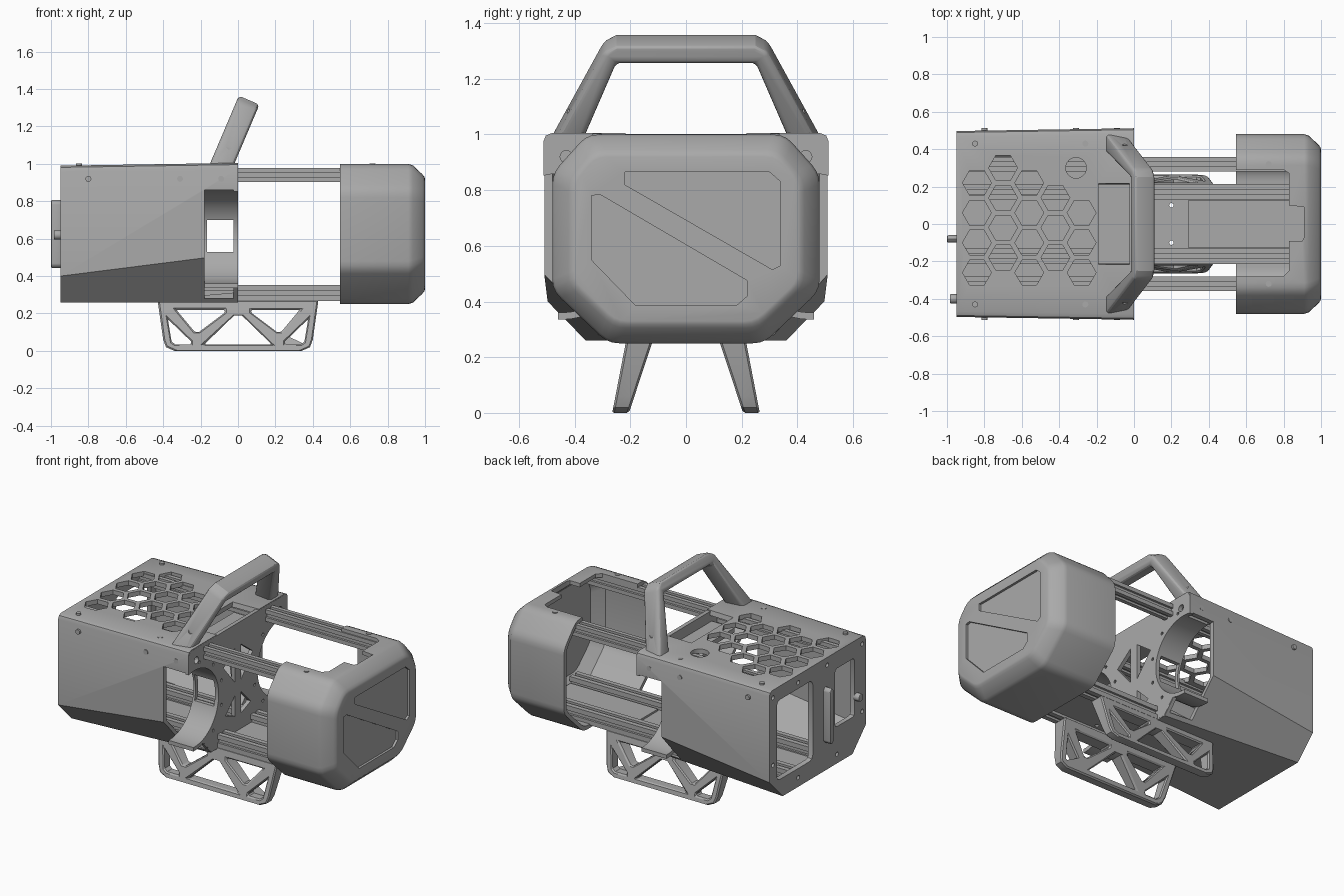
import bpy, bmesh, math
from mathutils import Matrix, Vector

cube = bpy.data.objects.get("Cube")
if cube:
    bpy.data.objects.remove(cube, do_unlink=True)

grey = bpy.data.materials.new("machine grey")
grey.use_nodes = True
grey.diffuse_color = (0.4, 0.4, 0.4, 1)
grey.node_tree.nodes["Principled BSDF"].inputs["Base Color"].default_value = (0.4, 0.4, 0.4, 1)


def loft(name, sections):
    """Skin matching closed sections and cap both ends."""
    bm = bmesh.new()
    rings = [[bm.verts.new(p) for p in s] for s in sections]
    n = len(rings[0])
    for a, b in zip(rings, rings[1:]):
        for i in range(n):
            bm.faces.new((a[i], a[(i + 1) % n], b[(i + 1) % n], b[i]))
    bm.faces.new(rings[0])
    bm.faces.new(rings[-1])
    bmesh.ops.recalc_face_normals(bm, faces=bm.faces)
    mesh = bpy.data.meshes.new(name)
    bm.to_mesh(mesh)
    bm.free()
    obj = bpy.data.objects.new(name, mesh)
    bpy.context.collection.objects.link(obj)
    mesh.materials.append(grey)
    return obj


def prism(name, pts, axis, a, b):
    """Extrude a 2D outline along an axis from a to b."""
    place = {"x": lambda p, t: (t, p[0], p[1]),
             "y": lambda p, t: (p[0], t, p[1]),
             "z": lambda p, t: (p[0], p[1], t)}[axis]
    return loft(name, [[place(p, t) for p in pts] for t in (a, b)])


def box(name, x, y, z):
    return prism(name, [(y[0], z[0]), (y[1], z[0]), (y[1], z[1]), (y[0], z[1])], "x", *x)


def ngon(u, v, r, n=24):
    return [(u + r * math.cos(math.tau * i / n), v + r * math.sin(math.tau * i / n)) for i in range(n)]


def mirrored(half):
    """Complete an outline that runs from top to bottom on the positive side."""
    return half + [(-u, v) for u, v in reversed(half)]


def bake(obj):
    dg = bpy.context.evaluated_depsgraph_get()
    old, obj.data = obj.data, bpy.data.meshes.new_from_object(obj.evaluated_get(dg))
    obj.modifiers.clear()
    bpy.data.meshes.remove(old)


def cut(obj, cutters, op="DIFFERENCE"):
    for c in cutters:
        m = obj.modifiers.new("cut", "BOOLEAN")
        m.operation, m.solver, m.object = op, "EXACT", c
    bake(obj)
    for c in cutters:
        bpy.data.objects.remove(c, do_unlink=True)
    return obj


def bevel(obj, width, segments=2, angle=30):
    m = obj.modifiers.new("bevel", "BEVEL")
    m.width, m.segments, m.angle_limit = width, segments, math.radians(angle)
    m.limit_method = "ANGLE"
    bake(obj)
    return obj


# Rear housing: tapered hollow shell with growing lower chamfers
def body(x, inset=0.0):
    t = (x + 0.95) / 0.95
    w, top, bot = 0.497 + 0.015 * t - inset, 0.99 + 0.015 * t - inset, 0.26 + inset
    side, foot = 0.40 + 0.12 * t, 0.36 - 0.08 * t - inset * 0.4
    return mirrored([(w - 0.03, top), (w - 0.008, top - 0.009), (w, top - 0.03), (w, side), (foot, bot)])


def body_loft(name, x0, x1, inset=0.0):
    return loft(name, [[(x, *p) for p in body(x, inset)] for x in (x0, x1)])


housing = body_loft("housing", -0.95, 0)
holes = [body_loft("c", -0.92, 0.02, 0.03)]
for s in (1, -1):
    holes.append(box("c", (-0.18, -0.02), sorted((s * 0.29, s * 0.6)), (0.28, 0.86)))
    holes.append(prism("c", ngon(s * 0.45, 0.61, 0.25, 48), "x", -0.1, 0.1))
    holes.append(prism("c", ngon(s * 0.43, 0.92, 0.022), "x", -0.05, 0.05))
# Honeycomb vents and the round port
for x, top, count in ((-0.84, 0.22, 4), (-0.70, 0.30, 4), (-0.56, 0.22, 4), (-0.42, 0.14, 3), (-0.28, 0.06, 3)):
    for i in range(count):
        holes.append(prism("c", ngon(x, top - 0.16 * i, 0.077, 6), "z", 0.9, 1.1))
holes.append(prism("c", ngon(-0.31, 0.30, 0.055), "z", 0.9, 1.1))
# Dip between the handle feet and the two end windows
holes.append(prism("c", [(-0.24, 1.1), (-0.2, 0.93), (0.2, 0.93), (0.24, 1.1)], "x", -0.19, 0.1))
holes.append(bevel(box("c", (-1, -0.9), (0.05, 0.42), (0.38, 0.90)), 0.03))
holes.append(bevel(box("c", (-1, -0.9), (-0.38, -0.18), (0.50, 0.88)), 0.02))
for y, z in ((0.46, 0.94), (0.46, 0.5), (0.2, 0.94), (-0.1, 0.94), (-0.46, 0.94), (-0.46, 0.5), (0.2, 0.32), (-0.2, 0.32)):
    holes.append(prism("c", ngon(y, z, 0.014, 12), "x", -1, -0.9))
cut(housing, holes)

box("top_dip_floor", (-0.19, 0), (-0.23, 0.23), (0.90, 0.93))

# Bulkhead with round side bays and lightening holes
bulkhead = body_loft("bulkhead", -0.025, 0.001, 0.005)
holes = []
for s in (1, -1):
    holes.append(prism("c", ngon(s * 0.45, 0.61, 0.25, 48), "x", -0.1, 0.1))
    holes.append(prism("c", ngon(s * 0.43, 0.92, 0.022), "x", -0.1, 0.1))
    holes.append(prism("c", [(s * 0.03, 0.62), (s * 0.15, 0.76), (s * 0.03, 0.85)], "x", -0.1, 0.1))
    holes.append(prism("c", [(s * 0.03, 0.54), (s * 0.13, 0.44), (s * 0.03, 0.40)], "x", -0.1, 0.1))
    for a in range(100, 261, 32):
        u, v = math.cos(math.radians(a)), math.sin(math.radians(a))
        holes.append(prism("c", ngon(s * (0.45 + 0.29 * u), 0.61 + 0.29 * v, 0.01, 10), "x", -0.1, 0.1))
cut(bulkhead, holes)

# Curved bay walls behind the bulkhead
for s, side in ((1, "left"), (-1, "right")):
    bay = prism(side + "_bay_wall", ngon(s * 0.45, 0.61, 0.275, 48), "x", -0.18, 0)
    cut(bay, [prism("c", ngon(s * 0.45, 0.61, 0.25, 48), "x", -0.3, 0.1),
              box("c", (-0.3, 0.1), sorted((s * 0.46, s * 0.9)), (0.2, 1.0)),
              box("c", (-0.165, -0.025), sorted((s * 0.1, s * 0.9)), (0.53, 0.70))])

# End grip and catch on the rear plate
grip = prism("rear_grip", [(-0.06, 0.46), (-0.06, 0.79), (-0.08, 0.81), (-0.1, 0.79), (-0.1, 0.46), (-0.08, 0.44)], "x", -1, -0.94)
bevel(grip, 0.008)
bevel(prism("rear_catch", ngon(-0.4, 0.62, 0.025, 16), "x", -0.985, -0.94), 0.006)


# Front cap: rounded octagonal shell
def cap_ring(x, d):
    half = [(0.355 - d * 0.4, 1 - d), (0.48 - d, 0.86 - d * 0.4), (0.48 - d, 0.44 + d * 0.4), (0.28 - d * 0.4, 0.25 + d)]
    obj = []
    pts = mirrored(half)
    for i, p in enumerate(pts):
        p, a, b = Vector(p), Vector(pts[i - 1]), Vector(pts[(i + 1) % len(pts)])
        e, f = p + (a - p).normalized() * 0.04, p + (b - p).normalized() * 0.04
        obj += [(x, *(e * (1 - t) ** 2 + p * 2 * t * (1 - t) + f * t * t)) for t in (0, 0.33, 0.67, 1)]
    return obj


cap = loft("front_cap", [cap_ring(*r) for r in ((0.545, 0), (0.91, 0), (0.935, 0.008), (0.985, 0.055), (0.996, 0.068), (1, 0.08))])
upper = [(-0.22, 0.865), (0.30, 0.865), (0.34, 0.83), (0.34, 0.53), (0.31, 0.515), (-0.22, 0.82)]
lower = [(-0.34, 0.78), (-0.31, 0.785), (0.22, 0.475), (0.22, 0.42), (0.18, 0.385), (-0.18, 0.385), (-0.34, 0.55)]
cut(cap, [loft("c", [cap_ring(*r) for r in ((0.5, 0.025), (0.90, 0.025), (0.965, 0.085))]),
          prism("c", upper, "x", 0.985, 1.1), prism("c", lower, "x", 0.985, 1.1),
          prism("c", [(0.5, -0.28), (0.8, -0.28), (0.83, -0.25), (0.83, -0.09), (0.9, -0.09), (0.91, -0.07),
                      (0.91, 0.09), (0.83, 0.1), (0.83, 0.27), (0.8, 0.29), (0.5, 0.29)], "z", 0.8, 1.1)])


# Slotted rails, four long
def rail(name, y, z, h=0.04):
    corner = [(h, h), (h, 0.012), (h - 0.014, 0.012)]
    quarter = [(0.012, h - 0.014), (0.012, h)] + corner
    pts = []
    for k in range(4):
        c, s = ((1, 0), (0, -1), (-1, 0), (0, 1))[k]
        pts += [(y + u * c - v * s, z + u * s + v * c) for u, v in quarter]
    prism(name, pts, "x", -0.92, 0.93)


for s, side in ((1, "left"), (-1, "right")):
    rail("upper_rail_" + side, s * 0.32, 0.94, 0.038)
    rail("lower_rail_" + side, s * 0.17, 0.31, 0.043)

# Floor plate and raised tray between the lower rails
cut(box("floor_plate", (0, 0.94), (-0.13, 0.13), (0.285, 0.30)),
    [prism("c", ngon(0.2, y, 0.012, 12), "z", 0.2, 0.4) for y in (0.1, -0.1)])
box("floor_tray", (0.29, 0.92), (-0.125, 0.125), (0.295, 0.312))

# Tilted carrying handle
handle_half = [(0.25, 0.37), (0.295, 0.345), (0.49, -0.04), (0.385, -0.04), (0.25, 0.298)]
outline = handle_half + [(-u, v) for u, v in reversed(handle_half)]
handle = bevel(prism("carry_handle", outline, "x", -0.06, 0.06), 0.02, 3)
cut(handle, [prism("c", ngon(0, 0.1, 0.016, 12), "y", s * 0.42, s * 0.6) for s in (1, -1)])
handle.data.transform(Matrix.Translation((-0.085, 0, 1)) @ Matrix.Rotation(math.radians(23), 4, "Y"))

# Splayed truss legs
leg_shape = [(-0.43, 0.27), (-0.4, 0.06), (-0.385, 0.02), (-0.34, 0), (0.34, 0), (0.385, 0.02), (0.4, 0.06), (0.43, 0.27)]
for s, side in ((1, "left"), (-1, "right")):
    leg = prism("leg_" + side, leg_shape, "y", -1, 1)
    holes = [prism("c", [(-0.18, 0.035), (0.18, 0.035), (0.02, 0.19), (-0.02, 0.19)], "y", -2, 2)]
    for m in (1, -1):
        holes.append(prism("c", [(m * 0.33, 0.22), (m * 0.07, 0.22), (m * 0.07, 0.205), (m * 0.21, 0.1), (m * 0.23, 0.1)], "y", -2, 2))
        holes.append(prism("c", [(m * 0.375, 0.17), (m * 0.355, 0.05), (m * 0.335, 0.035), (m * 0.25, 0.035), (m * 0.25, 0.05)], "y", -2, 2))
    cut(leg, holes)
    for v in leg.data.vertices:
        t = v.co.z / 0.26
        mid, half = 0.235 - 0.068 * t, 0.03 + 0.018 * t
        v.co.y = s * (mid + half * v.co.y)
    bevel(leg, 0.008, 1, 50)

# Screw heads
for s in (1, -1):
    for x in (-0.8, -0.31, -0.09):
        prism("side_screw", ngon(x, 0.92, 0.016, 12), "y", s * 0.48, s * 0.512)
    for x, y in ((-0.85, 0.43), (-0.26, 0.43), (0.72, 0.32)):
        prism("top_screw", ngon(x, s * y, 0.016, 12), "z", 0.97, 1.003)

# Smooth shading with sharp edges kept
bpy.ops.object.select_all(action="DESELECT")
for obj in bpy.context.scene.objects:
    if obj.type == "MESH":
        obj.select_set(True)
        bpy.context.view_layer.objects.active = obj
bpy.ops.object.shade_smooth_by_angle(angle=math.radians(28))
